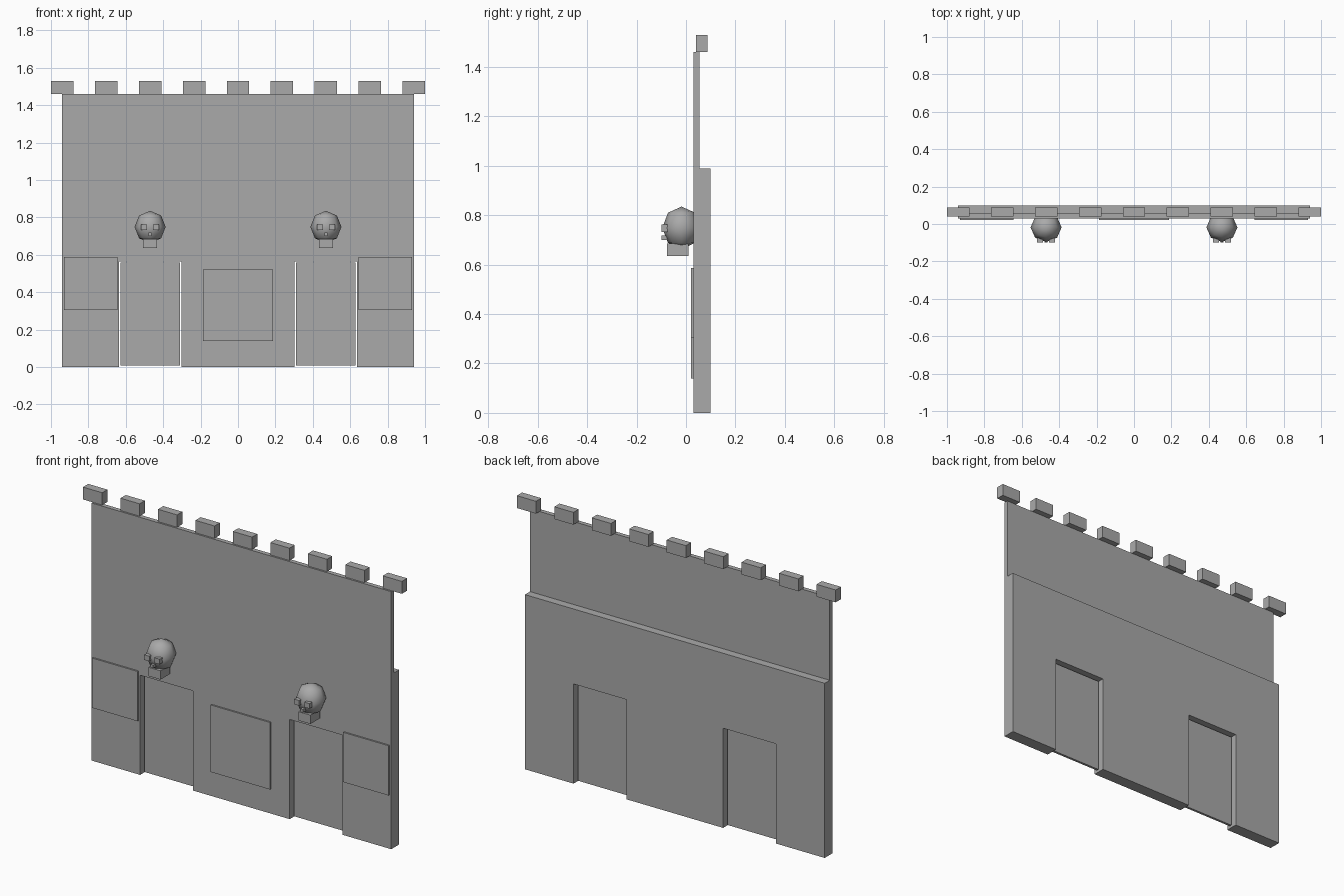
import bpy
import bmesh
from mathutils import Vector

default_cube = bpy.data.objects.get("Cube")
if default_cube:
    bpy.data.objects.remove(default_cube, do_unlink=True)

GREY = (0.4, 0.4, 0.4, 1.0)
stone = bpy.data.materials.new("plain_grey")
stone.use_nodes = True
stone.diffuse_color = GREY
stone.node_tree.nodes["Principled BSDF"].inputs["Base Color"].default_value = GREY


def finish(name, bm):
    """Turn a bmesh into a named grey object."""
    bmesh.ops.recalc_face_normals(bm, faces=bm.faces)
    mesh = bpy.data.meshes.new(name)
    bm.to_mesh(mesh)
    bm.free()
    mesh.materials.append(stone)
    obj = bpy.data.objects.new(name, mesh)
    bpy.context.collection.objects.link(obj)
    return obj


def box(name, x, y, z):
    """Box from its (low, high) range on each axis."""
    bm = bmesh.new()
    bmesh.ops.create_cube(bm, size=1)
    low, high = (Vector(c) for c in zip(x, y, z))
    bmesh.ops.scale(bm, vec=high - low, verts=bm.verts)
    bmesh.ops.translate(bm, vec=(low + high) / 2, verts=bm.verts)
    return finish(name, bm)


# Main dimensions
HALF = 0.94
FRONT, UPPER_BACK, LOWER_BACK = 0.03, 0.055, 0.10
STEP, TOP = 0.99, 1.46
DOOR_IN, DOOR_OUT, DOOR_TOP = 0.303, 0.635, 0.565

# Lower wall: half outline with a doorway notch, mirrored and extruded
half = [(DOOR_IN, 0), (DOOR_IN, DOOR_TOP), (DOOR_OUT, DOOR_TOP),
        (DOOR_OUT, 0), (HALF, 0), (HALF, STEP)]
outline = half + [(-x, z) for x, z in reversed(half)]
bm = bmesh.new()
face = bm.faces.new([bm.verts.new((x, FRONT, z)) for x, z in outline])
grown = bmesh.ops.extrude_face_region(bm, geom=[face], use_keep_orig=True)
bmesh.ops.translate(bm, vec=(0, LOWER_BACK - FRONT, 0),
                    verts=[v for v in grown["geom"] if isinstance(v, bmesh.types.BMVert)])
finish("lower_wall", bm)

# Thinner upper wall, flush with the front
box("upper_wall", (-HALF, HALF), (FRONT, UPPER_BACK), (STEP, TOP))

# Row of blocks along the top
for i in range(9):
    x = HALF * (i / 4 - 1)
    box(f"top_block_{i + 1}", (x - 0.06, x + 0.06), (0.04, 0.087), (TOP, 1.53))

# Centre panel on the front
box("centre_panel", (-0.187, 0.187), (0.021, FRONT), (0.14, 0.52))


def head(side, cx):
    """Round low-poly head with a jaw, eyes and nose."""
    bm = bmesh.new()
    bmesh.ops.create_uvsphere(bm, u_segments=8, v_segments=4, radius=1)
    bmesh.ops.scale(bm, vec=(0.083, 0.078, 0.086), verts=bm.verts)
    bmesh.ops.translate(bm, vec=(cx, -0.018, 0.749), verts=bm.verts)
    for f in bm.faces:
        f.smooth = True
    finish(side + "_head", bm)
    box(side + "_jaw", (cx - 0.038, cx + 0.038), (-0.077, 0.01), (0.635, 0.685))
    for label, s in (("right", -1), ("left", 1)):
        ex = cx + s * 0.032
        box(f"{side}_head_{label}_eye", (ex - 0.016, ex + 0.016), (-0.10, -0.075), (0.733, 0.762))
    box(side + "_nose", (cx - 0.008, cx + 0.008), (-0.10, -0.06), (0.70, 0.718))


# Paired parts on both sides
for side, s in (("right", -1), ("left", 1)):
    def span(a, b):
        return tuple(sorted((s * a, s * b)))
    box(side + "_door", span(0.311, 0.627), (0.058, 0.072), (0.008, 0.558))
    box(side + "_panel", span(0.645, 0.93), (0.021, FRONT), (0.305, 0.587))
    head(side, s * 0.47)
